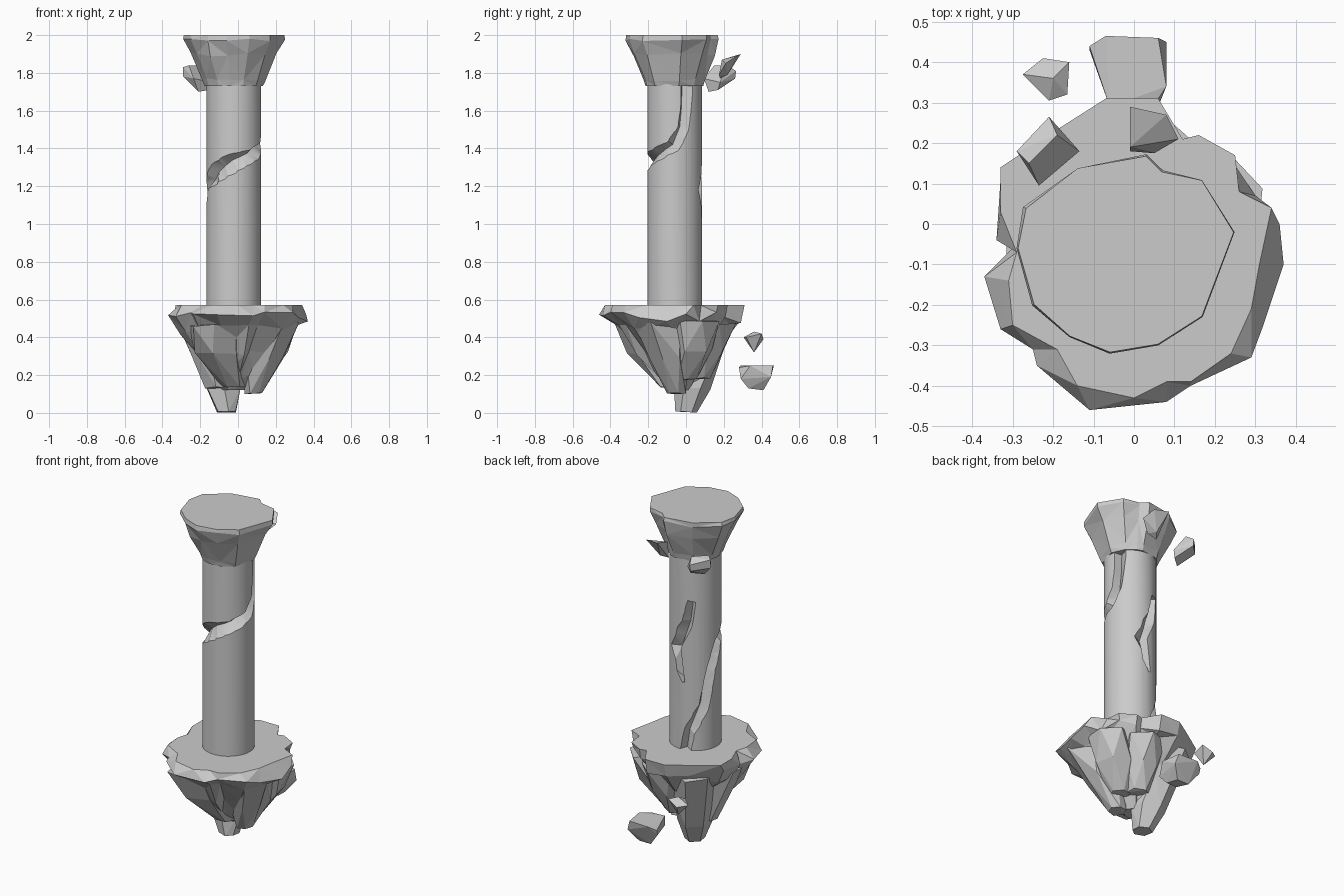
import bpy
import bmesh
import random
from math import sin, cos, radians, hypot, tau

random.seed(4)
U = 0.01                      # tables below are written in hundredths of a unit
AXIS = (-0.022, -0.06)        # centre of the pillar
RADIUS = 0.145

default = bpy.data.objects.get("Cube")
if default:
    bpy.data.objects.remove(default)

stone = bpy.data.materials.new("grey stone")
stone.use_nodes = True
grey = (0.6, 0.6, 0.6, 1)
stone.diffuse_color = grey
stone.node_tree.nodes["Principled BSDF"].inputs["Base Color"].default_value = grey


def finish(name, bm):
    """Turn a bmesh into a named stone object."""
    bmesh.ops.recalc_face_normals(bm, faces=bm.faces)
    mesh = bpy.data.meshes.new(name)
    bm.to_mesh(mesh)
    bm.free()
    mesh.materials.append(stone)
    obj = bpy.data.objects.new(name, mesh)
    bpy.context.collection.objects.link(obj)
    return obj


def loft(name, rings):
    """Skin equal-length rings of points, capping both ends."""
    bm = bmesh.new()
    rows = [[bm.verts.new(p) for p in ring] for ring in rings]
    sides = []
    for low, high in zip(rows, rows[1:]):
        for i in range(len(low)):
            j = (i + 1) % len(low)
            sides.append(bm.faces.new((low[i], low[j], high[j], high[i])))
    bm.faces.new(rows[0])
    bm.faces.new(rows[-1])
    bmesh.ops.triangulate(bm, faces=sides)
    return finish(name, bm)


def hull(name, points):
    """Faceted convex stone around a few points."""
    bm = bmesh.new()
    for p in points:
        bm.verts.new([c * U for c in p])
    result = bmesh.ops.convex_hull(bm, input=bm.verts)
    inside = [v for v in result["geom_interior"] if isinstance(v, bmesh.types.BMVert)]
    bmesh.ops.delete(bm, geom=inside, context="VERTS")
    bmesh.ops.dissolve_limit(bm, angle_limit=radians(7), verts=bm.verts, edges=bm.edges)
    return finish(name, bm)


def lump(name, stations, sides=6):
    """Rough stone following stations of (x, y, z, radius)."""
    points = []
    for x, y, z, r in stations:
        turn = random.uniform(0, 1)
        for i in range(sides):
            a = tau * (i + random.uniform(0, 0.3)) / sides + turn
            k = r * random.uniform(0.9, 1.08)
            points.append((x + k * cos(a), y + k * sin(a), z + random.uniform(0, 0.15) * r))
    return hull(name, points)


def crack_cutter(name, path, depth=0.045):
    """Wedge swept round the pillar along (angle, height, half width)."""
    fine = []
    for a, b in zip(path, path[1:]):
        fine += [a, tuple((p + q) / 2 for p, q in zip(a, b))]
    fine.append(path[-1])
    flat = [(radians(a) * RADIUS, z * U, w * U) for a, z, w in fine]
    rings = []
    for i, (s, z, w) in enumerate(flat):
        before, after = flat[max(i - 1, 0)], flat[min(i + 1, len(flat) - 1)]
        ds, dz = after[0] - before[0], after[1] - before[1]
        size = hypot(ds, dz)
        ring = []
        for off, r in ((w, RADIUS * 1.16), (-w, RADIUS * 1.16), (w * 0.3, RADIUS - depth)):
            a = (s - off * dz / size) / RADIUS
            ring.append((AXIS[0] + r * cos(a), AXIS[1] + r * sin(a), z + off * ds / size))
        rings.append(ring)
    cutter = loft(name, rings)
    cutter.hide_render = True
    return cutter


# Pillar shaft with carved cracks
bm = bmesh.new()
bmesh.ops.create_cone(bm, cap_ends=True, segments=48, radius1=RADIUS, radius2=RADIUS, depth=1.22)
bmesh.ops.translate(bm, verts=bm.verts, vec=(*AXIS, 1.15))
shaft = finish("pillar_shaft", bm)

spiral = [(100, 52, 4), (112, 68, 4), (146, 84, 4), (163, 105, 4), (185, 119, 5),
          (225, 126, 7), (270, 132, 7), (315, 136, 5), (358, 141, 5), (380, 151, 4),
          (386, 162, 4), (390, 182, 5)]
back_split = [(116, 148, 3), (106, 135, 4), (74, 118, 5), (98, 98, 1)]
cutters = [crack_cutter("spiral_cutter", spiral), crack_cutter("split_cutter", back_split)]
for cutter in cutters:
    mod = shaft.modifiers.new("crack", "BOOLEAN")
    mod.operation = "DIFFERENCE"
    mod.solver = "EXACT"
    mod.object = cutter
bpy.context.view_layer.update()
carved = bpy.data.meshes.new_from_object(
    shaft.evaluated_get(bpy.context.evaluated_depsgraph_get()))
shaft.modifiers.clear()
shaft.data = carved
for cutter in cutters:
    bpy.data.objects.remove(cutter)

bpy.ops.object.select_all(action="DESELECT")
shaft.select_set(True)
bpy.context.view_layer.objects.active = shaft
bpy.ops.object.shade_smooth_by_angle(angle=radians(25))

# Flared capital with an irregular chipped rim
rim = [(25, -2), (17, 11), (7, 13), (3, 17), (-14, 14), (-27, 4), (-29, -6),
       (-25, -20), (-16, -28), (-6, -32), (6, -30), (17, -23)]


def capital_ring(spread, z, rough):
    ring = []
    for x, y in rim:
        dx, dy = x * U - AXIS[0], y * U - AXIS[1]
        grow = 0.155 / hypot(dx, dy) * (1 - spread) + spread
        grow *= 1 + random.uniform(-rough, rough)
        ring.append((AXIS[0] + dx * grow, AXIS[1] + dy * grow,
                     z + random.uniform(-rough, rough) * 0.4))
    return ring


loft("capital", [capital_ring(0, 1.73, 0), capital_ring(0.1, 1.765, 0.02),
                 capital_ring(0.68, 1.9, 0.04), capital_ring(1.01, 1.975, 0.015),
                 capital_ring(0.97, 2, 0)])

# Floating island: flat top, craggy rim, tapering core
top = [(34, 4), (31, -10), (29, -21), (24, -32), (14, -39), (8, -39), (0, -43),
       (-14, -40), (-19, -31), (-30, -25), (-31, -14), (-29, -7), (-33, 3), (-33, 14),
       (-18, 24), (-7, 31), (6, 31), (12, 21), (16, 22), (25, 17), (26, 8)]
edge = [(36, 0), (37, -10), (32, -25), (29, -33), (14, -40), (8, -44), (-11, -46),
        (-24, -35), (-25, -31), (-33, -26), (-37, -13), (-30, -6), (-34, -4), (-33, 11),
        (-18, 22), (-7, 29), (6, 29), (12, 20), (16, 21), (24, 16), (30, 7)]


def island_ring(outline, scale, z, rough, wave=0):
    ring = []
    for x, y in outline:
        k = scale * (1 + random.uniform(-rough, rough))
        ring.append(((x + 3) * U * k - 0.03, (y + 2) * U * k - 0.02,
                     z + random.uniform(-wave, wave)))
    return ring


loft("island", [island_ring(edge, 0.16, 0.12, 0), island_ring(edge, 0.33, 0.2, 0.05, 0.02),
                island_ring(edge, 0.54, 0.33, 0.06, 0.03),
                island_ring(edge, 0.8, 0.44, 0.06, 0.03),
                island_ring(edge, 1, 0.505, 0, 0.03), island_ring(top, 1, 0.57, 0)])

# Crags hanging under the island
lump("front_crag", [(-14, -25, 45, 14), (-10, -18, 30, 13), (-2, -8, 13, 6)])
lump("right_crag", [(18, -14, 46, 14), (14, -9, 28, 11), (8, -5, 10, 5)])
lump("right_back_crag", [(21, 4, 48, 13), (16, 3, 32, 12), (10, 0, 17, 6)])
lump("back_crag", [(6, 15, 46, 12), (4, 11, 31, 10), (3, 7, 18, 6)])
lump("left_crag", [(-21, -6, 46, 12), (-15, -4, 30, 11), (-11, -3, 13, 7)])
lump("tail_crag", [(-14, 12, 46, 12), (-11, 8, 30, 11), (-8, 3, 12, 10), (-6, 0, 0, 6)])

# Loose floating stones
hull("large_loose_stone", [(-11, 44, 23), (-7, 46.5, 25), (6, 46, 25), (8, 34, 25),
                           (4, 28, 24), (-6, 29, 25), (-11, 43, 20), (8, 45, 19),
                           (6, 29, 18), (-6, 29, 19), (-5, 41, 12), (3, 41, 12),
                           (4, 33, 13), (-3, 33, 13)])
hull("small_loose_stone", [(-27.5, 37, 40), (-22.5, 41, 39), (-16, 40, 42), (-16.5, 32, 40),
                           (-21, 30.5, 40), (-20, 36, 43), (-20, 36, 32)])
hull("square_loose_stone", [(-29, 18, 83), (-21, 26.5, 81), (-26, 15, 84), (-19, 22, 84),
                            (-23.5, 9.5, 77), (-13.5, 18, 75), (-21, 12, 70), (-15, 17, 71),
                            (-29, 18, 78), (-21, 26, 77)]).location.z = 1
hull("wedge_loose_stone", [(-1, 29, 90), (-1, 19, 87), (8, 27, 89), (11, 21, 85),
                           (5, 17.5, 79), (-1, 18, 77), (2, 22, 79)]).location.z = 1
